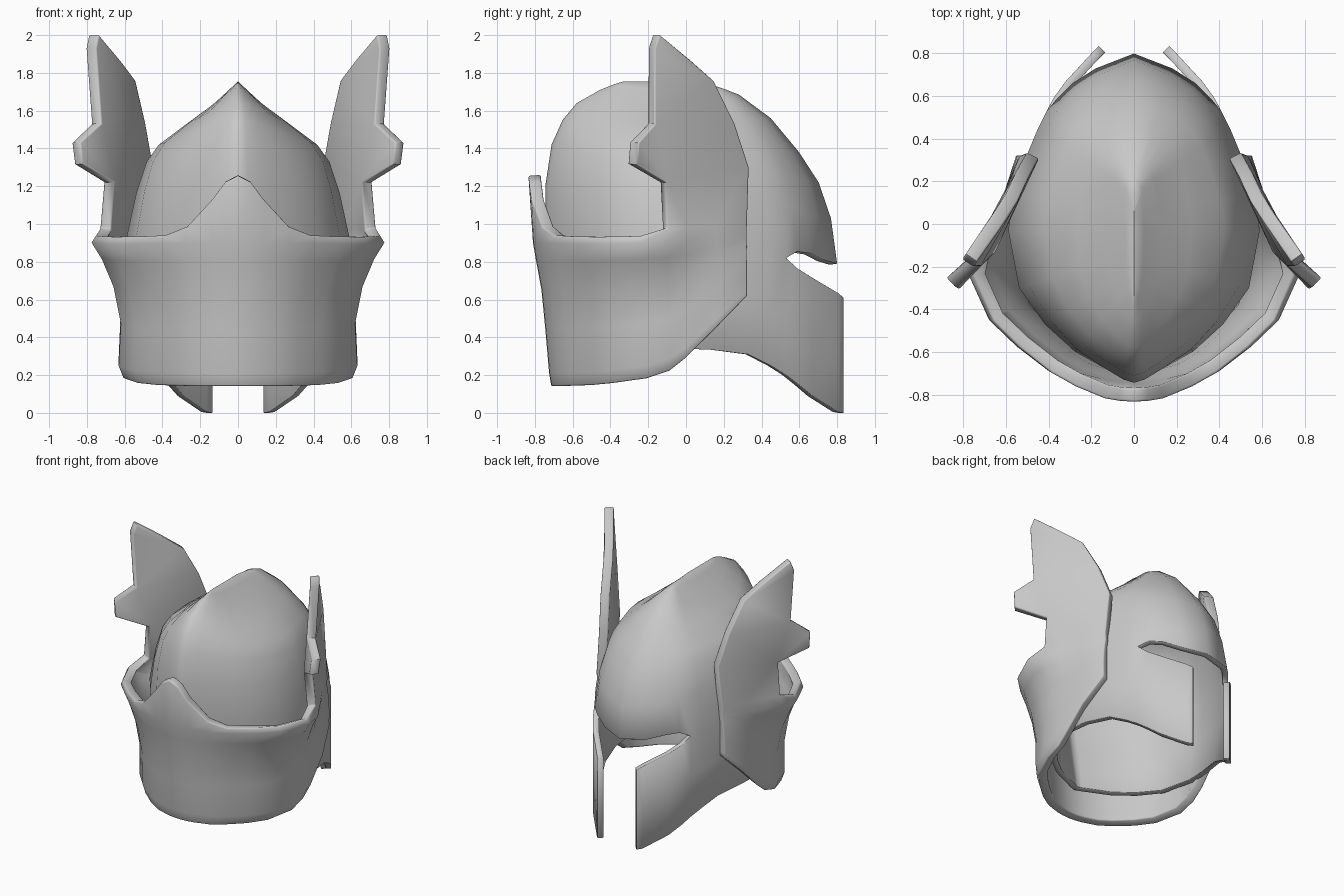
import bpy, math
from math import atan2, cos, radians

cube = bpy.data.objects.get("Cube")
if cube:
    bpy.data.objects.remove(cube, do_unlink=True)

steel = bpy.data.materials.new("grey_steel")
steel.use_nodes = True
GREY = (0.58, 0.58, 0.58, 1)
steel.diffuse_color = GREY
steel.node_tree.nodes["Principled BSDF"].inputs["Base Color"].default_value = GREY


def lerp(a, b, t):
    return a + (b - a) * t


class Sheet:
    """Collects points and faces of the left half of a metal sheet."""

    def __init__(self):
        self.points, self.faces = [], []

    def add(self, *point):
        self.points.append(point)
        return len(self.points) - 1

    def strips(self, columns):
        # Columns run front to back, each listed bottom to top
        for a, b in zip(columns, columns[1:]):
            for r in range(len(a) - 1):
                quad = [a[r], b[r], b[r + 1], a[r + 1]]
                self.faces.append(list(dict.fromkeys(quad)))

    def build(self, name, thickness, bevel, segments, smooth):
        mesh = bpy.data.meshes.new(name)
        mesh.from_pydata(self.points, [], self.faces)
        mesh.materials.append(steel)
        obj = bpy.data.objects.new(name, mesh)
        bpy.context.collection.objects.link(obj)
        mirror = obj.modifiers.new("mirror", 'MIRROR')
        mirror.merge_threshold = 0.002
        solid = obj.modifiers.new("thickness", 'SOLIDIFY')
        solid.thickness, solid.offset = thickness, -1
        soft = obj.modifiers.new("soft_rim", 'BEVEL')
        soft.width, soft.segments = bevel, segments
        soft.limit_method, soft.angle_limit = 'ANGLE', radians(70)
        bpy.ops.object.select_all(action='DESELECT')
        obj.select_set(True)
        bpy.context.view_layer.objects.active = obj
        bpy.ops.object.convert(target='MESH')
        bpy.ops.object.shade_smooth_by_angle(angle=radians(smooth))


# Skull: meridians from the crown ridge, as (share of reach, height), base first
FRONT = [(.99, .93), (1, 1.2), (.92, 1.42), (.78, 1.55), (.6, 1.64), (.3, 1.71), (.12, 1.74)]
SIDE = [(1, .93), (.91, 1.17), (.82, 1.33), (.71, 1.42), (.46, 1.53), (.22, 1.635), (.08, 1.71)]
BACK = [(1, .8), (.95, 1.03), (.85, 1.22), (.69, 1.38), (.46, 1.56), (.2, 1.685), (.08, 1.715)]
# Plan of the skull rim: x, y, rim height
RIM = [(0, -.745, .93), (.05, -.73, .93), (.14, -.68, .93), (.28, -.6, .93),
       (.42, -.47, .93), (.54, -.3, .93), (.59, -.03, .93), (.565, .13, .9),
       (.5, .33, .87), (.45, .45, .84), (.41, .53, .82), (.36, .59, .855),
       (.29, .66, .845), (.18, .73, .81), (0, .8, .79)]

skull = Sheet()
dome = []
for x, y, base in RIM:
    ridge = max(-.33, min(.15, y * .45))
    c = cos(atan2(x, ridge - y))
    end, weight = (FRONT if c > 0 else BACK), c * c
    column = []
    for i, (s, e) in enumerate(zip(SIDE, end)):
        f, z = lerp(s[0], e[0], weight), lerp(s[1], e[1], weight)
        column.append(skull.add(x * f, lerp(ridge, y, f), z if i else base))
    # Columns that end at the same place on the ridge share its point
    if dome and abs(skull.points[dome[-1][-1]][1] - ridge) < .001:
        crown = dome[-1][-1]
    else:
        crown = skull.add(0, ridge, 1.755 - max(0, ridge) * .15)
    dome.append(column + [crown])
skull.strips(dome)

# Cheek and neck guards hang from the rim; the last ones sit below the slot
LOWER = [.34] * 7 + [.335, .31, .25, .2]
INSET = [.87, .87, .88, .9, .92, .94, .96, .98, 1, 1, 1]
guards = []
for column, (x, y, top), low, k in zip(dome, RIM, LOWER, INSET):
    mid = (1 + k) / 2
    guards.append([skull.add(x * k, y * k, low),
                   skull.add(x * mid, y * mid, (low + top) / 2), column[0]])
for x, y, low, top in [(.378, .59, .155, .765), (.32, .67, .09, .715),
                       (.195, .805, .005, .635), (.165, .835, 0, .61)]:
    guards.append([skull.add(x, y, low), skull.add(x, y, (low + top) / 2),
                   skull.add(x, y, top)])
skull.strips(guards)
skull.build("skull_shell", .042, .006, 1, 68)

# Visor columns: x, y, bottom height, top height, amount of waist
VISOR = [(0, -.81, .14, 1.255, 1), (.07, -.806, .14, 1.22, 1),
         (.14, -.795, .14, 1.13, 1), (.28, -.755, .14, .985, 1),
         (.4, -.69, .142, .94, 1), (.55, -.575, .145, .935, 1),
         (.68, -.45, .155, .935, 1), (.775, -.24, .18, .94, 1),
         (.75, -.1, .22, .98, .85), (.69, 0, .29, .98, .5),
         (.605, .16, .45, .98, 0), (.53, .325, .62, .98, -.2)]
# Rows: height, width scale, depth scale
ROWS = [(.15, .78, .88), (.22, .815, .895), (.45, .8, .92), (.65, .85, .945),
        (.8, .93, .98), (.89, 1, 1), (.93, .97, 1.01)]

visor = Sheet()
sides = []
for x, y, low, top, waist in VISOR:
    column = []
    for i, (z, kx, ky) in enumerate(ROWS):
        t = (z - .15) / .78
        height = top if i == len(ROWS) - 1 else lerp(low, min(top, .94), t)
        if y < 0 and height > 1:
            ky = 1.03
        depth = y * ky if y < 0 else y
        column.append(visor.add(x * (1 + (kx - 1) * waist), depth, height))
    sides.append(column)
visor.strips(sides)

# Wings rise from the rear of the visor
root = [column[-1] for column in sides[-4:]]
neck = visor.add(.71, -.105, 1.22)
horn_low = visor.add(.865, -.26, 1.315)
horn_high = visor.add(.88, -.25, 1.43)
notch = visor.add(.775, -.165, 1.53)
blade = visor.add(.805, -.165, 1.93)
tip = visor.add(.79, -.14, 2.005)
rear = [visor.add(*p) for p in [(.505, .335, 1.3), (.545, .26, 1.53),
                                (.595, .15, 1.755), (.685, .01, 1.88)]]
visor.faces += [root + [rear[0], neck], [neck, notch, horn_high, horn_low],
                [neck, rear[0], rear[1], notch], [notch, rear[1], rear[2], blade],
                [blade, rear[2], rear[3], tip]]
visor.build("winged_visor", .065, .02, 2, 55)
